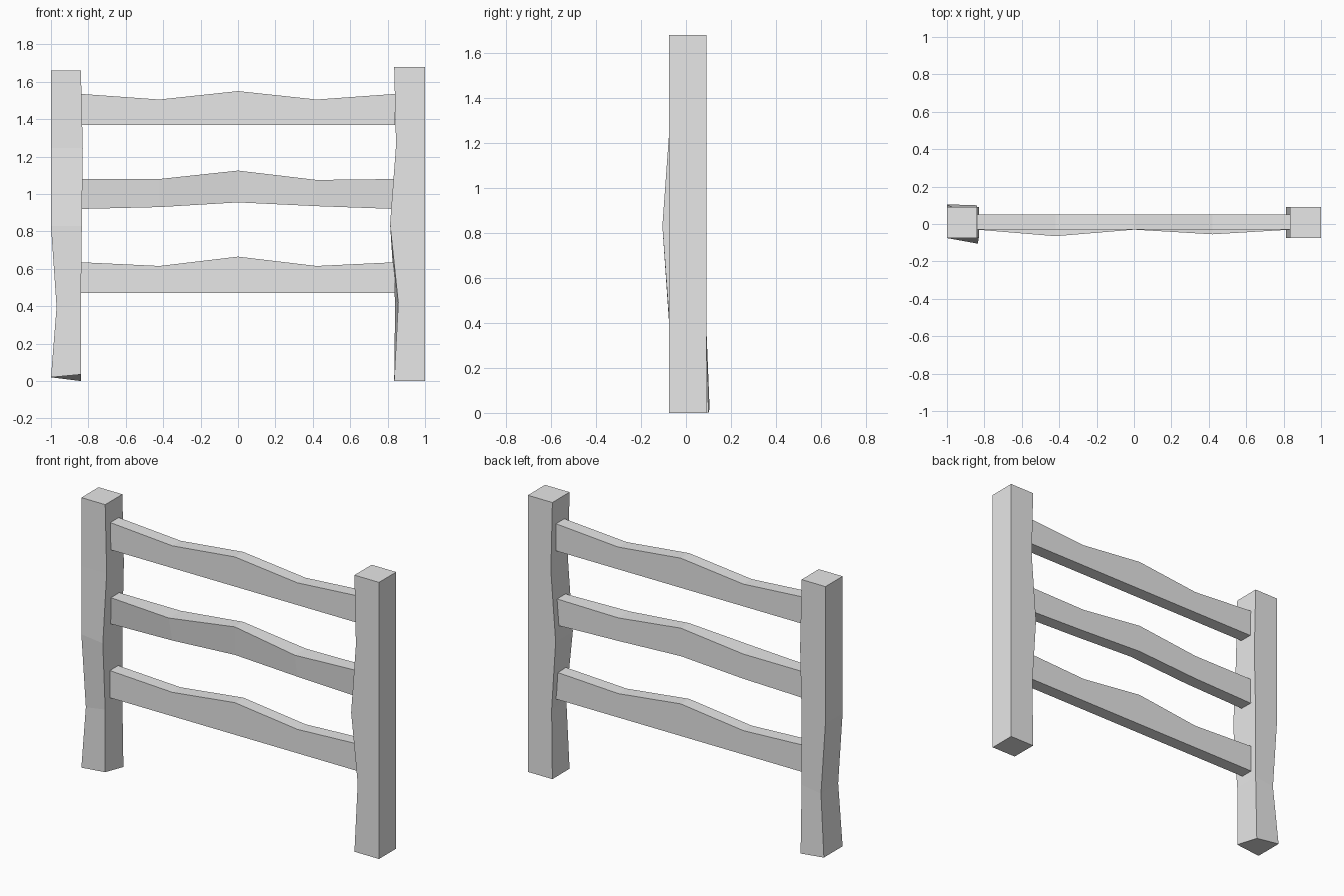
import bpy, bmesh
from mathutils import Vector

cube = bpy.data.objects.get("Cube")
if cube:
    bpy.data.objects.remove(cube)

grey = bpy.data.materials.new("plain_grey")
grey.use_nodes = True
grey.diffuse_color = (0.8, 0.8, 0.8, 1)
grey.node_tree.nodes["Principled BSDF"].inputs["Base Color"].default_value = (0.8, 0.8, 0.8, 1)


def loft(name, rings):
    """Join four-sided sections into a closed beam."""
    bm = bmesh.new()
    loops = [[bm.verts.new(p) for p in ring] for ring in rings]
    for a, b in zip(loops, loops[1:]):
        for i in range(4):
            j = (i + 1) % 4
            bm.faces.new((a[i], a[j], b[j], b[i]))
    bm.faces.new(loops[0][::-1])
    bm.faces.new(loops[-1])
    bmesh.ops.recalc_face_normals(bm, faces=bm.faces)
    mesh = bpy.data.meshes.new(name)
    bm.to_mesh(mesh)
    bm.free()
    mesh.materials.append(grey)
    obj = bpy.data.objects.new(name, mesh)
    bpy.context.collection.objects.link(obj)


def post(name, x0, x1, height, dents):
    """Square post in four lengths; dents shift (level, corner) points.
    Corners run front -x, front +x, back +x, back -x."""
    rings = []
    for level in range(5):
        z = height * level / 4
        ring = [Vector((x, y, z)) for x, y in
                ((x0, -0.075), (x1, -0.075), (x1, 0.09), (x0, 0.09))]
        for corner in range(4):
            ring[corner] += Vector(dents.get((level, corner), (0, 0, 0)))
        rings.append(ring)
    loft(name, rings)


def rail(name, tops, bottoms, bulges=(0, 0, 0, 0, 0)):
    """Plank with a hand-cut wavy top edge and optional front bulges."""
    rings = []
    for i, (top, low, bulge) in enumerate(zip(tops, bottoms, bulges)):
        x = -0.84 + 0.42 * i
        rings.append([(x, -0.03, low), (x, 0.05, low),
                      (x, 0.05, top), (x, -0.03 - bulge, top)])
    loft(name, rings)


# Posts
post("right_post", -1.0, -0.84, 1.66, {
    (0, 0): (0, 0, 0.02), (0, 1): (0, 0, 0.035),
    (0, 2): (0, 0.01, 0), (0, 3): (0, 0.015, 0.02),
    (1, 0): (0.03, 0, -0.02), (1, 3): (0.03, 0, -0.02),
    (2, 1): (0.005, -0.03, 0),
    (3, 1): (0.01, 0, 0), (3, 2): (0.01, 0, 0)})
post("left_post", 0.835, 1.0, 1.68, {
    (1, 0): (0.022, 0, 0), (1, 3): (0.005, 0, 0),
    (2, 0): (-0.022, 0, 0), (2, 3): (-0.022, 0, 0),
    (3, 0): (0.01, 0, 0), (3, 3): (0.01, 0, 0)})

# Rails
rail("top_rail", (1.535, 1.505, 1.55, 1.505, 1.535), [1.37] * 5)
rail("middle_rail", (1.08, 1.08, 1.125, 1.075, 1.08),
     (0.92, 0.93, 0.955, 0.935, 0.92), (0, 0.035, 0, 0.025, 0))
rail("bottom_rail", (0.635, 0.615, 0.665, 0.615, 0.635), [0.47] * 5)
